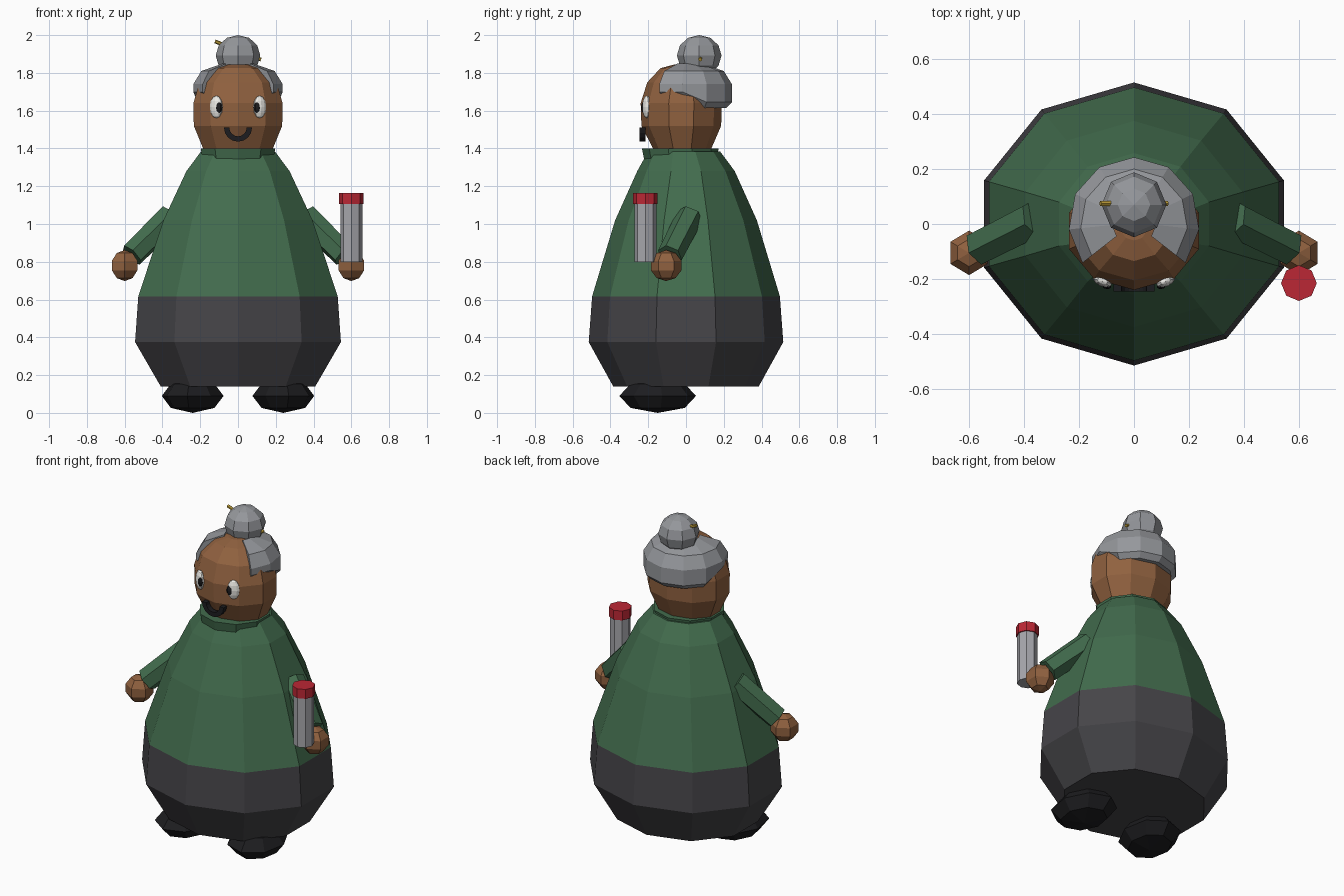
import bpy, bmesh, math
from math import sin, cos, pi, radians
from mathutils import Vector

if "Cube" in bpy.data.objects:
    bpy.data.objects.remove(bpy.data.objects["Cube"])


def material(name, color):
    m = bpy.data.materials.new(name)
    m.diffuse_color = (*color, 1)
    m.use_nodes = True
    m.node_tree.nodes["Principled BSDF"].inputs["Base Color"].default_value = m.diffuse_color
    return m


GREEN = material("green_knit", (0.055, 0.15, 0.075))
DARK = material("dark_skirt", (0.06, 0.058, 0.065))
SKIN = material("skin", (0.28, 0.12, 0.05))
HAIR = material("grey_hair", (0.30, 0.31, 0.33))
BLACK = material("black", (0.012, 0.012, 0.014))
WHITE = material("white", (0.85, 0.84, 0.8))
GOLD = material("gold", (0.5, 0.33, 0.04))
RED = material("red", (0.5, 0.02, 0.035))
METAL = material("canister_grey", (0.38, 0.38, 0.41))


def add_mesh(name, bm, mat):
    bmesh.ops.recalc_face_normals(bm, faces=bm.faces)
    me = bpy.data.meshes.new(name)
    bm.to_mesh(me)
    bm.free()
    ob = bpy.data.objects.new(name, me)
    bpy.context.collection.objects.link(ob)
    me.materials.append(mat)
    return ob


def bridge(bm, loops, closed):
    for a, b in zip(loops, loops[1:]):
        n = len(a)
        for i in range(n if closed else n - 1):
            j = (i + 1) % n
            bm.faces.new((a[i], a[j], b[j], b[i]))


def lathe(name, rings, mat, n=10, bottom=True, top=True):
    """rings: (rx, ry, z, y centre); a corner always faces the front"""
    bm = bmesh.new()
    loops = [[bm.verts.new((rx * sin(2 * pi * i / n), yc - ry * cos(2 * pi * i / n), z))
              for i in range(n)] for rx, ry, z, yc in rings]
    bridge(bm, loops, True)
    if bottom:
        bm.faces.new(loops[0])
    if top:
        bm.faces.new(loops[-1])
    return add_mesh(name, bm, mat)


def ball(name, loc, size, mat, seg=8, rings=6, rot=(0, 0, 0)):
    bm = bmesh.new()
    bmesh.ops.create_uvsphere(bm, u_segments=seg, v_segments=rings, radius=1)
    bmesh.ops.scale(bm, vec=size, verts=bm.verts)
    ob = add_mesh(name, bm, mat)
    ob.location, ob.rotation_euler = loc, rot
    return ob


def rod(name, a, b, r1, r2, mat, seg=8):
    a, b = Vector(a), Vector(b)
    bm = bmesh.new()
    bmesh.ops.create_cone(bm, cap_ends=True, segments=seg, radius1=r1, radius2=r2,
                          depth=(b - a).length)
    ob = add_mesh(name, bm, mat)
    ob.location = (a + b) / 2
    ob.rotation_euler = (b - a).to_track_quat('Z', 'Y').to_euler()
    return ob


# body: skirt, sweater, collar
lathe("skirt", [(0.43, 0.385, 0.14, 0), (0.573, 0.515, 0.375, 0), (0.555, 0.497, 0.617, 0)],
      DARK, top=False)
lathe("sweater", [(0.555, 0.497, 0.617, 0), (0.415, 0.375, 1.02, 0), (0.287, 0.258, 1.28, 0),
                  (0.205, 0.19, 1.385, -0.01)], GREEN, bottom=False)
lathe("collar", [(0.185, 0.18, 1.28, -0.03), (0.207, 0.203, 1.40, -0.03)], GREEN)

# head
lathe("head", [(0.19, 0.15, 1.39, -0.02), (0.246, 0.211, 1.52, -0.025),
               (0.248, 0.215, 1.64, -0.025), (0.215, 0.185, 1.75, -0.02),
               (0.13, 0.12, 1.825, -0.015), (0.05, 0.05, 1.845, -0.01)], SKIN)

# swept-back hair: thick shell running from temple to temple around the back
bm = bmesh.new()
sections = []
for k in range(9):
    t = radians(-38 + 256 * k / 8)
    low = 1.67 if k in (0, 1, 7, 8) else 1.615
    profile = [(0.17, low), (0.21, low), (0.238, low + 0.03), (0.238, 1.74),
               (0.195, 1.81), (0.08, 1.85), (0.08, 1.78)]
    sections.append([bm.verts.new((r * cos(t), r * sin(t) + 0.005, z)) for r, z in profile])
bridge(bm, sections, True)
bm.faces.new(sections[0])
bm.faces.new(sections[-1])
add_mesh("hair", bm, HAIR)

# bun and hairpin
ball("hair_bun", (0, 0.07, 1.892), (0.118, 0.118, 0.108), HAIR)
rod("hairpin", (-0.122, 0.075, 1.967), (0.122, 0.075, 1.87), 0.01, 0.01, GOLD, 6)

# smile
bm = bmesh.new()
arc = []
for k in range(9):
    t = pi + pi * k / 8
    arc.append([bm.verts.new((r * cos(t), y, 1.51 + r * sin(t)))
                for r, y in ((0.046, -0.215), (0.046, -0.246), (0.074, -0.246), (0.074, -0.215))])
bridge(bm, arc, True)
bm.faces.new(arc[0])
bm.faces.new(arc[-1])
add_mesh("smile", bm, BLACK)

# mirrored parts: eyes, arms, hands, shoes
for s, side in ((-1, "left"), (1, "right")):
    turn = (0, 0, s * radians(25))
    ball("eye_" + side, (s * 0.115, -0.208, 1.62), (0.037, 0.02, 0.06), WHITE, 10, 6, turn)
    ball("pupil_" + side, (s * 0.102, -0.222, 1.617), (0.021, 0.014, 0.031), BLACK, 8, 6, turn)
    rod("sleeve_" + side, (s * 0.355, 0.02, 1.04), (s * 0.562, -0.085, 0.835),
        0.072, 0.068, GREEN, 6)
    ball("hand_" + side, (s * 0.6, -0.105, 0.78), (0.082, 0.085, 0.082), SKIN, 6, 5)
    ball("shoe_" + side, (s * 0.24, -0.15, 0.09), (0.165, 0.205, 0.09), BLACK, 8, 4,
         (0, 0, s * radians(8)))

# canister held in one hand
rod("canister", (0.6, -0.215, 0.8), (0.6, -0.215, 1.106), 0.058, 0.058, METAL)
rod("canister_lid", (0.6, -0.215, 1.106), (0.6, -0.215, 1.164), 0.065, 0.065, RED)
